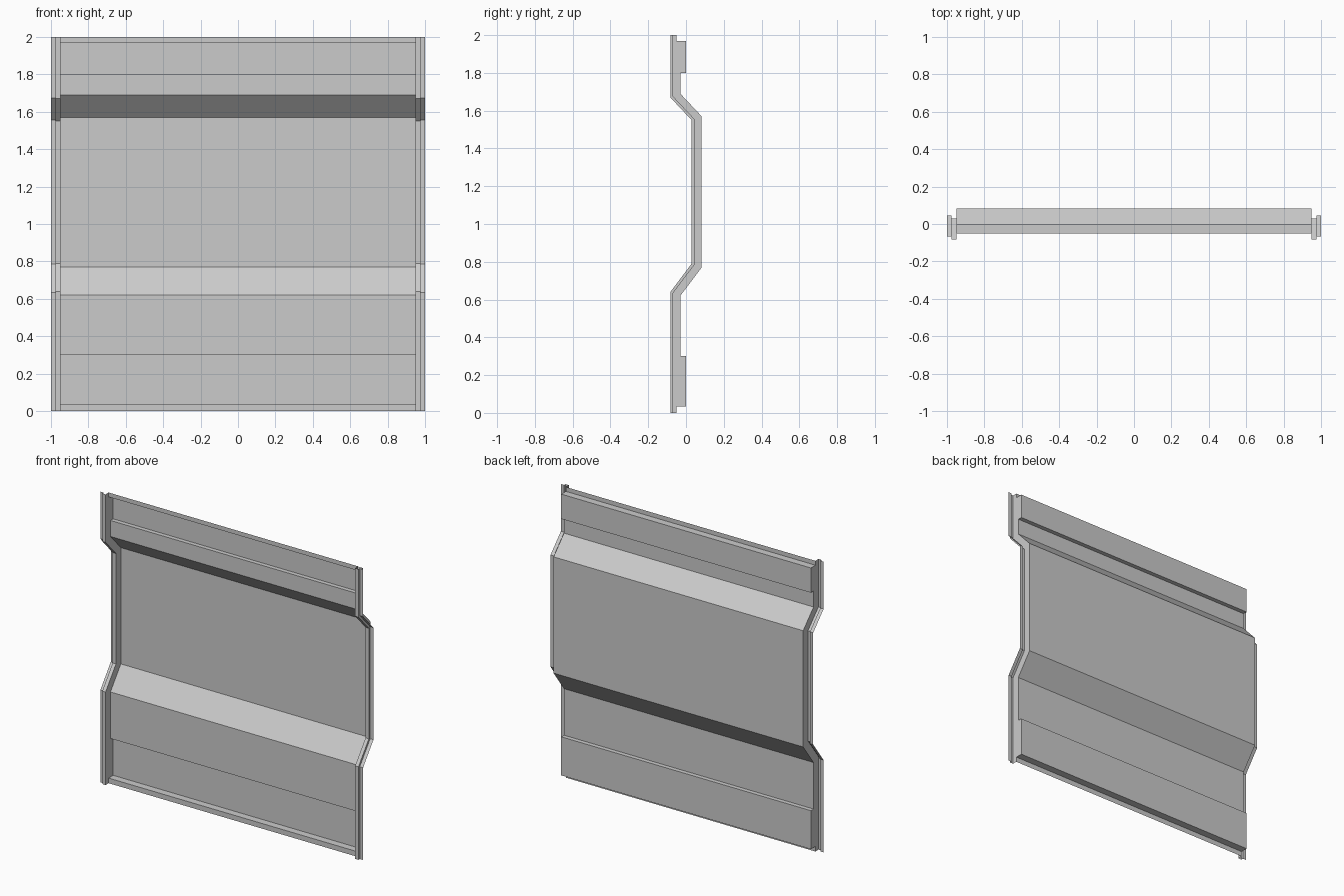
import bpy, bmesh

if "Cube" in bpy.data.objects:
    bpy.data.objects.remove(bpy.data.objects["Cube"])

# Folded sheet profile of the panel, (y, z) from top to bottom
PANEL = [(-0.05, 2.0), (-0.05, 1.97), (0, 1.97), (0, 1.80), (-0.03, 1.80), (-0.03, 1.69),
         (0.083, 1.57), (0.083, 0.77), (-0.03, 0.62), (-0.03, 0.30), (0, 0.30), (0, 0.035),
         (-0.05, 0.035), (-0.05, 0.0)]
# Edge trim profiles: front rim and slightly recessed outer flange
RIM = [(-0.083, 2.0), (-0.083, 1.67), (0.03, 1.55), (0.03, 0.79), (-0.083, 0.64), (-0.083, 0.0)]
FLANGE = [(-0.068, 2.0), (-0.068, 1.675), (0.045, 1.555), (0.045, 0.785), (-0.068, 0.635), (-0.068, 0.0)]
INNER, STEP, OUTER = 0.95, 0.975, 1.0


def loft(bm, columns):
    """Join successive (x, profile) columns with quads facing the front."""
    rows = [[bm.verts.new((x, y, z)) for y, z in prof] for x, prof in columns]
    for a, b in zip(rows, rows[1:]):
        for i in range(len(a) - 1):
            bm.faces.new((a[i + 1], b[i + 1], b[i], a[i]))
    return rows


def finish(bm, name):
    mesh = bpy.data.meshes.new(name)
    bm.to_mesh(mesh)
    bm.free()
    obj = bpy.data.objects.new(name, mesh)
    bpy.context.collection.objects.link(obj)
    return obj


# Main folded panel
bm = bmesh.new()
loft(bm, [(-INNER, PANEL), (INNER, PANEL)])
finish(bm, "wall_panel")

# Stepped edge trim with side wall reaching back to the panel, mirrored
bm = bmesh.new()
rows = loft(bm, [(INNER, RIM), (STEP, RIM), (STEP, FLANGE), (OUTER, FLANGE)])
back = [bm.verts.new((INNER, y, z)) for y, z in PANEL]
bm.faces.new(rows[0][::-1] + back)
trim = finish(bm, "edge_trim")
mirror = trim.modifiers.new("mirror", 'MIRROR')
mirror.use_axis = (True, False, False)
mirror.use_mirror_merge = False
